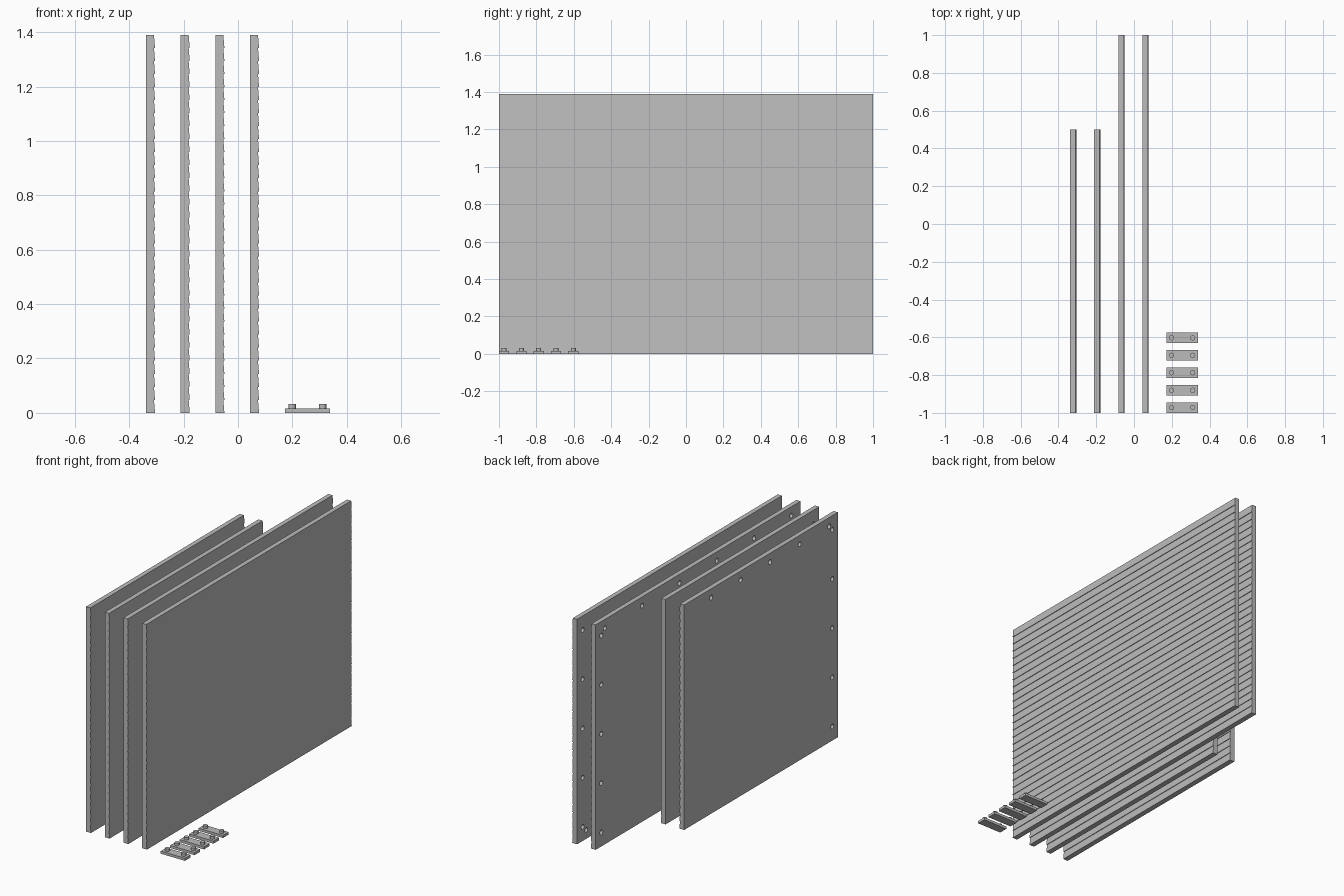
import bpy, bmesh, math
from mathutils import Matrix, Vector

if "Cube" in bpy.data.objects:
    bpy.data.objects.remove(bpy.data.objects["Cube"])

HEIGHT, THICK, LIP = 1.39, 0.033, 0.004
BOARDS = 29
MARGIN, HOLE_R, HOLE_DEPTH = 0.055, 0.0145, 0.018

grey = bpy.data.materials.new("plain grey")
grey.diffuse_color = (0.5, 0.5, 0.5, 1)
grey.use_nodes = True
grey.node_tree.nodes["Principled BSDF"].inputs["Base Color"].default_value = grey.diffuse_color


def add_object(name, bm):
    bmesh.ops.recalc_face_normals(bm, faces=bm.faces)
    mesh = bpy.data.meshes.new(name)
    bm.to_mesh(mesh)
    bm.free()
    mesh.materials.append(grey)
    obj = bpy.data.objects.new(name, mesh)
    bpy.context.collection.objects.link(obj)
    return obj


def add_cylinder(bm, centre, radius, depth, axis):
    turn = Matrix.Rotation(math.pi / 2, 4, 'Y') if axis == 'X' else Matrix()
    bmesh.ops.create_cone(bm, cap_ends=True, segments=24, radius1=radius, radius2=radius,
                          depth=depth, matrix=Matrix.Translation(centre) @ turn)


def siding_panel(name, x, y0, y1, holes):
    # Lap siding profile: every board leans out towards its lower edge
    step = HEIGHT / BOARDS
    profile = [(x, 0)]
    for i in range(BOARDS):
        profile += [(x + THICK, i * step), (x + THICK - LIP, (i + 1) * step)]
    profile.append((x, HEIGHT))
    bm = bmesh.new()
    face = bm.faces.new([bm.verts.new((px, y0, pz)) for px, pz in profile])
    ext = bmesh.ops.extrude_face_region(bm, geom=[face])
    bmesh.ops.translate(bm, vec=(0, y1 - y0, 0),
                        verts=[v for v in ext["geom"] if isinstance(v, bmesh.types.BMVert)])
    panel = add_object(name, bm)

    # Blind peg holes in the back face
    bm = bmesh.new()
    for y, z in holes:
        add_cylinder(bm, (x, y, z), HOLE_R, 2 * HOLE_DEPTH, 'X')
    cutter = add_object(name + "_hole_cutter", bm)
    cutter.hide_render = True
    cutter.hide_viewport = True
    mod = panel.modifiers.new("peg holes", 'BOOLEAN')
    mod.operation = 'DIFFERENCE'
    mod.solver = 'EXACT'
    mod.object = cutter


# Hole rows along the joining edges
heights = [HEIGHT / 2 + 0.304 * (i - 2) for i in range(5)]
long_row = [0.91 - 0.364 * i for i in range(6)]
short_row = [-0.915 + 0.288 * i for i in range(5)]
low, high = MARGIN, HEIGHT - MARGIN

for name, x, end, side, row, z_row in (
        ("short_upper_panel", -0.338, 0.5, -1 + MARGIN, short_row, high),
        ("short_lower_panel", -0.2105, 0.5, -1 + MARGIN, short_row, low),
        ("long_upper_panel", -0.083, 1.0, 1 - MARGIN, long_row, high),
        ("long_lower_panel", 0.0445, 1.0, 1 - MARGIN, long_row, low)):
    siding_panel(name, x, -1.0, end,
                 [(side, z) for z in heights] + [(y, z_row) for y in row])

# Joining clips: a flat bar with two round pegs
for i in range(5):
    y = -0.9725 + 0.0925 * i
    bm = bmesh.new()
    bmesh.ops.create_cube(bm, size=1, matrix=Matrix.Translation((0.255, y, 0.008))
                          @ Matrix.Diagonal((0.166, 0.055, 0.016, 1)))
    for dx in (-0.056, 0.056):
        add_cylinder(bm, Vector((0.255 + dx, y, 0.023)), 0.0135, 0.018, 'Z')
    clip = add_object(f"joining_clip_{i + 1}", bm)
    bpy.context.view_layer.objects.active = clip
    clip.select_set(True)
    bpy.ops.object.shade_smooth_by_angle(angle=math.radians(30))
    clip.select_set(False)
